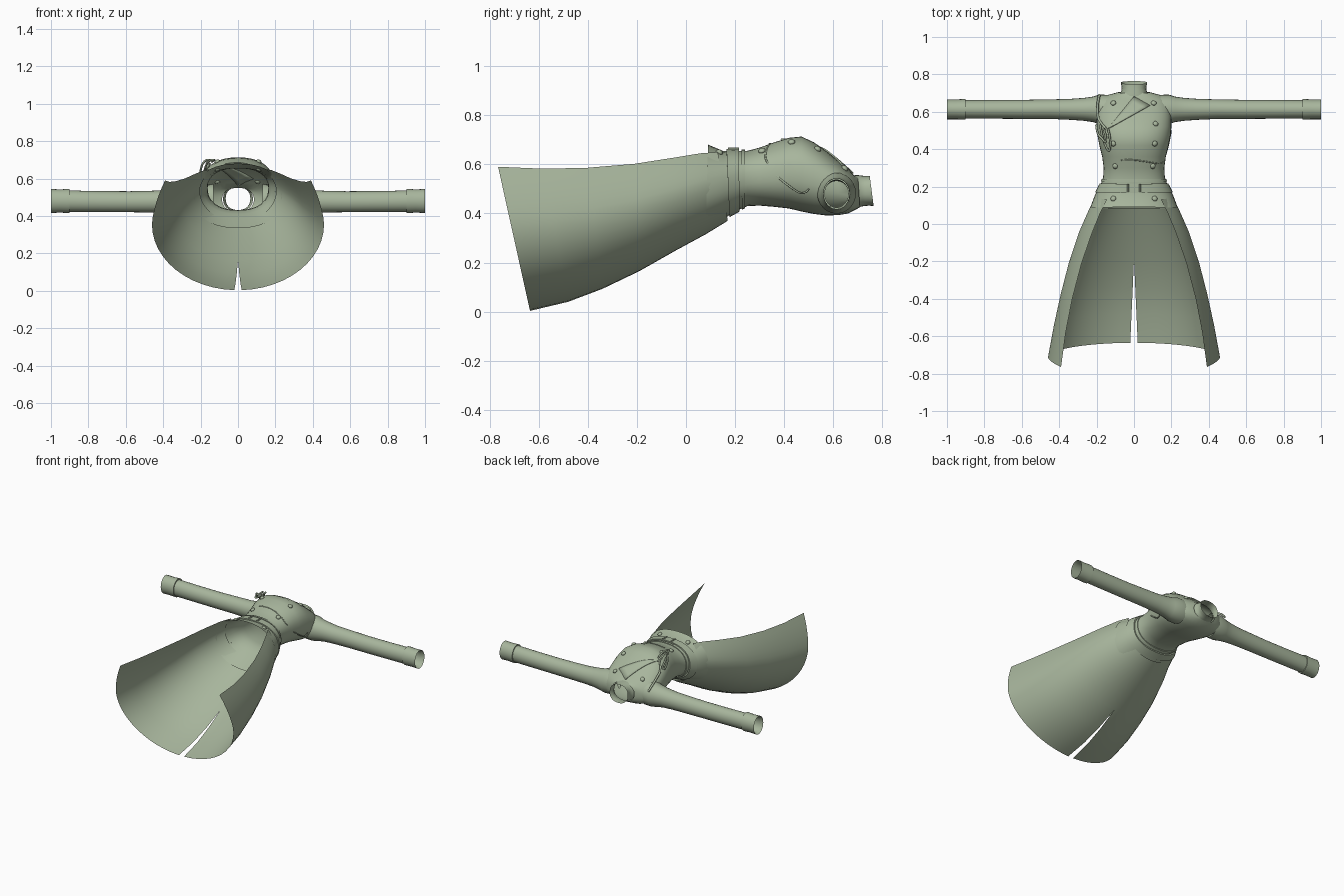
import bpy, bmesh, math
from mathutils import Vector

if "Cube" in bpy.data.objects:
    bpy.data.objects.remove(bpy.data.objects["Cube"])

cloth = bpy.data.materials.new("sage_cloth")
cloth.diffuse_color = (0.39, 0.465, 0.335, 1)
cloth.use_nodes = True
cloth.node_tree.nodes["Principled BSDF"].inputs["Base Color"].default_value = cloth.diffuse_color

# Bodice rows: y at back, y at front, half width, z back, z front
ROWS = [
    (.08, .09, .235, .335, .68), (.165, .15, .208, .385, .655),
    (.205, .20, .18, .41, .655), (.25, .25, .165, .43, .655),
    (.30, .30, .162, .432, .668), (.36, .36, .17, .427, .69),
    (.42, .42, .185, .42, .708), (.47, .47, .195, .408, .713),
    (.52, .52, .20, .398, .69), (.57, .57, .20, .392, .655),
    (.62, .62, .197, .393, .615), (.66, .66, .188, .40, .58),
    (.69, .685, .15, .415, .555), (.708, .70, .085, .425, .55)]
P = 2.3  # roundness of the bodice section


def finish(name, bm, angle=40):
    bmesh.ops.recalc_face_normals(bm, faces=bm.faces)
    me = bpy.data.meshes.new(name)
    bm.to_mesh(me)
    bm.free()
    ob = bpy.data.objects.new(name, me)
    bpy.context.collection.objects.link(ob)
    me.materials.append(cloth)
    bpy.ops.object.select_all(action='DESELECT')
    bpy.context.view_layer.objects.active = ob
    ob.select_set(True)
    bpy.ops.object.shade_smooth_by_angle(angle=math.radians(angle))
    return ob


def loft(name, rings, closed=True, angle=40):
    bm = bmesh.new()
    vs = [[bm.verts.new(p) for p in r] for r in rings]
    n = len(rings[0])
    for a, b in zip(vs, vs[1:]):
        for i in range(n if closed else n - 1):
            j = (i + 1) % n
            bm.faces.new((a[i], a[j], b[j], b[i]))
    return finish(name, bm, angle)


def mirror(ob):
    m = ob.modifiers.new("mirror", 'MIRROR')
    m.merge_threshold = 0.001


def spow(v):
    return math.copysign(abs(v) ** (2 / P), v)


def section(row, grow=0, n=40):
    yb, yf, w, zb, zt = row
    out = []
    for i in range(n):
        a = 2 * math.pi * i / n
        c, s = spow(math.cos(a)), spow(math.sin(a))
        out.append((c * (w + grow), yb + (yf - yb) * (s + 1) / 2,
                    (zb + zt) / 2 + s * ((zt - zb) / 2 + grow)))
    return out


def row_at(y):
    for a, b in zip(ROWS, ROWS[1:]):
        if y <= b[1]:
            t = (y - a[1]) / (b[1] - a[1])
            return [p + (q - p) * t for p, q in zip(a, b)]
    return ROWS[-1]


def on_front(x, y, lift=0.0):
    _, _, w, zb, zt = row_at(y)
    k = max(0, 1 - min(1, abs(x) / w) ** P) ** (1 / P)
    return Vector((x, y, (zb + zt) / 2 + k * (zt - zb) / 2 + lift))


def cord(name, pts, r):
    cu = bpy.data.curves.new(name, 'CURVE')
    cu.dimensions = '3D'
    cu.bevel_depth = r
    cu.bevel_resolution = 1
    cu.resolution_u = 4
    sp = cu.splines.new('NURBS')
    sp.points.add(len(pts) - 1)
    for p, q in zip(sp.points, pts):
        p.co = (*q, 1)
    sp.use_endpoint_u = True
    sp.order_u = 3
    cu.materials.append(cloth)
    bpy.context.collection.objects.link(bpy.data.objects.new(name, cu))


# Bodice, flared below the waist
loft("bodice", [section(r) for r in ROWS])

# Standing collar, open at the top
loft("collar", [section(r, 0, 28) for r in (
    (.70, .685, .080, .425, .556), (.725, .70, .066, .43, .556),
    (.745, .725, .066, .432, .553), (.764, .748, .071, .43, .553))])

# Waist belt with raised edges
loft("belt", [section(r, g) for r, g in (
    (row_at(.165), 0), (row_at(.165), .008), (row_at(.215), .008), (row_at(.215), 0))], angle=30)
loft("belt_upper_trim", [section(row_at(y), g) for y, g in (
    (.225, 0), (.225, .005), (.24, .005), (.24, 0))], angle=30)


# Sleeves and cuffs: x, y centre, y radius, z centre, z radius
def tube(name, rows, n=24):
    ob = loft(name, [[(x, yc + ry * math.cos(2 * math.pi * i / n),
                       zc + rz * math.sin(2 * math.pi * i / n)) for i in range(n)]
                     for x, yc, ry, zc, rz in rows])
    mirror(ob)


tube("sleeves", [
    (.13, .612, .078, .485, .085), (.185, .613, .079, .482, .083),
    (.22, .613, .068, .48, .074), (.27, .613, .061, .48, .066),
    (.34, .613, .056, .478, .060), (.45, .614, .052, .477, .058),
    (.58, .613, .051, .476, .056), (.75, .613, .050, .477, .056),
    (.90, .613, .049, .479, .057), (.98, .613, .049, .48, .058)])
tube("cuffs", [
    (.90, .613, .048, .48, .056), (.90, .613, .055, .48, .064),
    (.915, .613, .055, .48, .064), (.95, .613, .053, .48, .062), (1.0, .613, .053, .48, .064)])

# Long open skirt with a back slit: y back, y front, z back, z front, half width, front edge x
SKIRT = [
    (.17, .13, .37, .65, .205, .145), (.08, .06, .315, .645, .245, .18),
    (-.04, -.05, .25, .627, .295, .225), (-.19, -.21, .165, .602, .347, .28),
    (-.34, -.40, .093, .586, .392, .33), (-.48, -.58, .04, .582, .428, .365),
    (-.635, -.765, .003, .59, .46, .39)]
rings = []
for yb, yf, zb, zt, w, xf in SKIRT:
    zm = zb + (zt - zb) * .6
    gap = max(0, (-.19 - yb) / .445 * .02)
    a0 = math.asin(gap / w)
    ring = []
    for i in range(13):
        a = a0 + (math.pi / 2 - a0) * i / 12
        ring.append((w * math.sin(a), zm - (zm - zb) * math.cos(a)))
    for i in range(1, 7):
        u = i / 6
        ring.append((w - (w - xf) * u ** 1.6, zm + (zt - zm) * u))
    rings.append([(x, yb + (yf - yb) * (z - zb) / (zt - zb), z) for x, z in ring])
mirror(loft("skirt", rings, closed=False))

# Buttons in two columns
for i, (x, y) in enumerate([(-.11, .645), (.105, .645), (.115, .535), (-.11, .43), (.11, .43),
                            (-.10, .31), (.10, .31), (-.11, .135), (.11, .135)]):
    p = on_front(x, y)
    nrm = (on_front(x + .01, y) - on_front(x - .01, y)).cross(
        on_front(x, y + .01) - on_front(x, y - .01)).normalized()
    bm = bmesh.new()
    bmesh.ops.create_uvsphere(bm, u_segments=12, v_segments=8, radius=.015)
    bmesh.ops.scale(bm, vec=(1, 1, .65), verts=bm.verts)
    ob = finish("button_%d" % i, bm)
    ob.rotation_euler = nrm.to_track_quat('Z', 'Y').to_euler()
    ob.location = p + nrm * .003

# Folded lapel plate, laid on the chest
A, B, C = Vector((0, .683)), Vector((.085, .635)), Vector((-.14, .51))
grid = []
for i in range(9):
    l, r = A.lerp(C, i / 8), B.lerp(C, i / 8)
    grid.append([on_front(*l.lerp(r, j / 4), .007) for j in range(5)])
lapel = loft("lapel", grid, closed=False)
lapel.modifiers.new("thickness", 'SOLIDIFY').thickness = .006

# Overlap seam across the waist, running up the side to the armpit
cord("overlap_seam", [on_front(x, y, .001) for x, y in (
    (-.07, .342), (-.02, .345), (.04, .338), (.10, .328), (.14, .322), (.155, .33))]
    + [Vector(p) for p in ((.166, .36, .56), (.183, .42, .51), (.195, .48, .47), (.198, .50, .50))], .004)

# Shoulder seam and hanging cords on one side
cord("shoulder_cord", [Vector(p) for p in (
    (-.185, .69, .53), (-.195, .65, .57), (-.195, .60, .605), (-.19, .55, .63), (-.15, .51, .68))], .007)
for i, (dx, low) in enumerate([(0, .38), (-.022, .43)]):
    cord("hanging_cord_%d" % i, [Vector(p) for p in (
        (-.14 + dx, .51, .69), (-.125 + dx, .46, .70), (-.13 + dx, low, .70),
        (-.15 + dx, low + .03, .70), (-.175 + dx, .48, .67), (-.18 + dx, .53, .63))], .006)

# Belt loops
for s in (-1, 1):
    cord("belt_loop", [on_front(s * .032, y, .011) for y in (.17, .19, .215)], .005)
